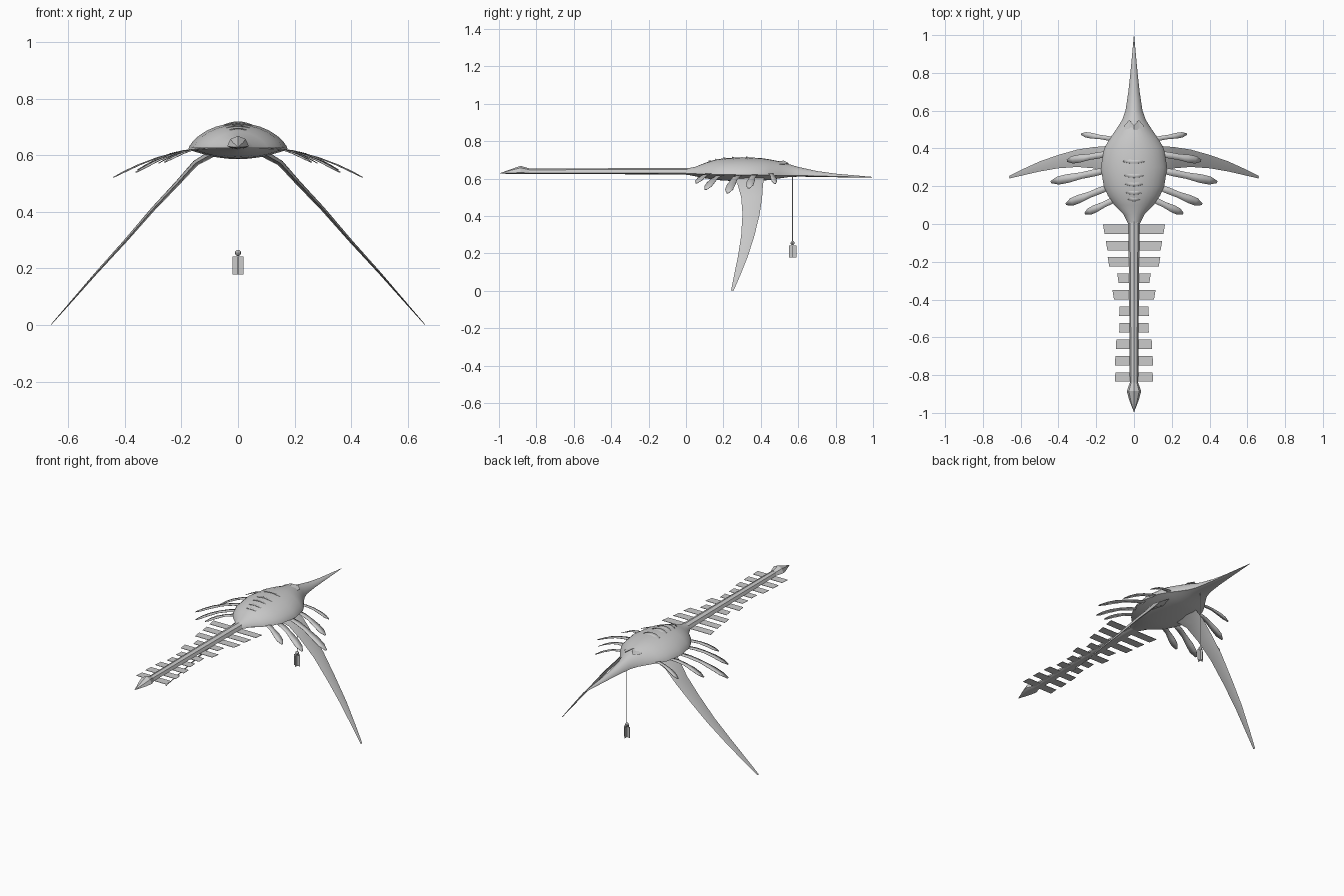
import bpy, bmesh, math
from mathutils import Vector

if "Cube" in bpy.data.objects:
    bpy.data.objects.remove(bpy.data.objects["Cube"])

grey = bpy.data.materials.new("plain_grey")
grey.use_nodes = True
grey.diffuse_color = (0.6, 0.6, 0.6, 1)
grey.node_tree.nodes["Principled BSDF"].inputs["Base Color"].default_value = (0.6, 0.6, 0.6, 1)


def make(name, verts, faces, smooth=30, mirror=False, thick=0):
    mesh = bpy.data.meshes.new(name)
    mesh.from_pydata([tuple(v) for v in verts], [], faces)
    bm = bmesh.new()
    bm.from_mesh(mesh)
    bmesh.ops.recalc_face_normals(bm, faces=bm.faces)
    bm.to_mesh(mesh)
    bm.free()
    ob = bpy.data.objects.new(name, mesh)
    bpy.context.collection.objects.link(ob)
    mesh.materials.append(grey)
    if thick:
        mod = ob.modifiers.new("thickness", "SOLIDIFY")
        mod.thickness = thick
        mod.offset = 0
    if mirror:
        ob.modifiers.new("mirror", "MIRROR")
    if smooth:
        bpy.ops.object.select_all(action="DESELECT")
        ob.select_set(True)
        bpy.context.view_layer.objects.active = ob
        bpy.ops.object.shade_smooth_by_angle(angle=math.radians(smooth))
    return ob


def loft(name, stations, n, power=1.0, keel=1.0, smooth=40):
    """Closed hull from (y, half width, top, edge height, bottom) stations."""
    verts, faces = [], []
    for y, w, top, edge, low in stations:
        for i in range(n):
            a = 2 * math.pi * i / n
            s = math.sin(a)
            h = (top - edge) * s ** power if s > 0 else (low - edge) * abs(s) ** keel
            verts.append((w * math.cos(a), y, edge + h))
    for k in range(len(stations) - 1):
        for i in range(n):
            j = (i + 1) % n
            faces.append((k * n + i, k * n + j, k * n + n + j, k * n + n + i))
    faces.append(tuple(range(n)))
    faces.append(tuple(range(len(verts) - n, len(verts))))
    return make(name, verts, faces, smooth)


def ribbon(name, left, right, **kw):
    n = len(left)
    faces = [(i, i + 1, n + i + 1, n + i) for i in range(n - 1)]
    return make(name, list(left) + list(right), faces, **kw)


# Shell body with its long beak
BODY = [
    (0.00, 0.030, 0.653, 0.628, 0.622), (0.05, 0.055, 0.663, 0.626, 0.612),
    (0.10, 0.105, 0.683, 0.623, 0.602), (0.15, 0.138, 0.699, 0.622, 0.594),
    (0.20, 0.160, 0.708, 0.621, 0.589), (0.30, 0.176, 0.714, 0.620, 0.586),
    (0.40, 0.158, 0.710, 0.619, 0.588), (0.45, 0.130, 0.702, 0.618, 0.593),
    (0.50, 0.095, 0.692, 0.617, 0.601), (0.55, 0.063, 0.677, 0.616, 0.608),
    (0.60, 0.045, 0.662, 0.616, 0.610), (0.70, 0.030, 0.640, 0.614, 0.609),
    (0.80, 0.019, 0.626, 0.611, 0.607), (0.995, 0.001, 0.609, 0.607, 0.606)]
POWER = 1.35
loft("body_shell", BODY, 28, POWER, 2.2)


def surface(x, y):
    """Height of the shell's upper side."""
    for a, b in zip(BODY, BODY[1:]):
        if a[0] <= y <= b[0]:
            t = (y - a[0]) / (b[0] - a[0])
            w, top, edge = [a[i] + (b[i] - a[i]) * t for i in (1, 2, 3)]
            return edge + (top - edge) * max(0, 1 - (x / w) ** 2) ** (POWER / 2)


# Overlapping back plates, lifted slightly at their rear edges
for k, (y, half) in enumerate([(0.32, 0.06), (0.245, 0.055), (0.20, 0.05), (0.155, 0.045), (0.12, 0.035)]):
    front, rear = [], []
    for i in range(9):
        u = i / 4 - 1
        x, yr = u * half, y + 0.01 * u * u
        front.append((x, yr + 0.03, surface(x, yr + 0.03) - 0.006))
        rear.append((x, yr, surface(x, yr) + 0.008 * (1 - u * u) - 0.003))
    ribbon(f"back_plate_{k + 1}", front, rear, thick=0.003)

# Zigzag collar where the shell meets the beak
front, rear = [], []
for i in range(5):
    x = (i - 2) * 0.025
    y = 0.55 if i % 2 else 0.522
    front.append((x, y, surface(x, y) + 0.010))
    rear.append((x, 0.49, surface(x, 0.49) - 0.004))
ribbon("collar", front, rear, smooth=0, thick=0.002)

# Tail boom and pointed tail tip
loft("tail_boom", [(-0.88, 0.022, 0.653, 0.630, 0.624), (-0.45, 0.025, 0.655, 0.630, 0.624),
                   (0.04, 0.030, 0.656, 0.630, 0.620)], 8)
loft("tail_tip", [(-0.995, 0.001, 0.629, 0.628, 0.627), (-0.93, 0.026, 0.652, 0.630, 0.624),
                  (-0.885, 0.038, 0.668, 0.632, 0.624), (-0.84, 0.022, 0.655, 0.630, 0.624)], 8, smooth=25)

# Flat vanes along the tail
VANES = [0.16, 0.145, 0.135, 0.085, 0.11, 0.077, 0.077, 0.095, 0.10, 0.10]
for k, reach in enumerate(VANES):
    y = -0.027 - 0.087 * k
    skew = 0.008 if k < 5 else -0.003
    ribbon(f"tail_vane_{k + 1}", [(0.015, y + 0.025, 0.627), (reach + skew / 2, y + 0.025, 0.627)],
           [(0.015, y - 0.025, 0.627), (reach - skew / 2, y - 0.025, 0.627)],
           smooth=0, mirror=True, thick=0.002)

# Side flippers: root, tip and width
FLIPPERS = [((0.08, 0.445, 0.625), (0.28, 0.476, 0.572), 0.030),
            ((0.12, 0.375, 0.624), (0.355, 0.335, 0.548), 0.042),
            ((0.12, 0.290, 0.624), (0.44, 0.222, 0.522), 0.046),
            ((0.11, 0.205, 0.624), (0.36, 0.105, 0.540), 0.044),
            ((0.06, 0.150, 0.625), (0.26, 0.055, 0.575), 0.040)]
SHAPE = [(0, 0.7), (0.3, 0.8), (0.5, 0.75), (0.72, 1.0), (0.88, 0.95), (1, 0.25)]
for k, (root, tip, width) in enumerate(FLIPPERS):
    root, tip = Vector(root), Vector(tip)
    axis = tip - root
    across = Vector((-axis.y, axis.x, 0)).normalized() * width / 2
    mid = [root + axis * t + Vector((0, 0, 0.02 * math.sin(math.pi * t))) for t, _ in SHAPE]
    ribbon(f"flipper_{k + 1}", [m + across * s for m, (_, s) in zip(mid, SHAPE)],
           [m - across * s for m, (_, s) in zip(mid, SHAPE)], mirror=True, thick=0.002)

# Long drooping wings: x, z, leading y, trailing y
WING = [(0.08, 0.612, 0.42, 0.24), (0.15, 0.572, 0.412, 0.275), (0.215, 0.50, 0.407, 0.295),
        (0.30, 0.41, 0.394, 0.302), (0.40, 0.295, 0.366, 0.295), (0.50, 0.185, 0.331, 0.278),
        (0.59, 0.082, 0.290, 0.257), (0.66, 0.002, 0.255, 0.241)]
top, low, lead, trail = [], [], [], []
for x, z, y1, y2 in WING:
    depth = 0.055 * (y1 - y2)
    lead.append((x, y1, z))
    trail.append((x, y2, z))
    top.append((x + depth, y1 * 0.6 + y2 * 0.4, z + depth))
    low.append((x - depth, y1 * 0.6 + y2 * 0.4, z - depth))
n = len(WING)
faces = [(a * n + i, a * n + i + 1, b * n + i + 1, b * n + i)
         for a, b in ((0, 1), (1, 2), (2, 3), (3, 0)) for i in range(n - 1)]
faces += [(0, n, 2 * n, 3 * n), tuple(m * n - 1 for m in (1, 2, 3, 4))]
make("wing", lead + top + trail + low, faces, mirror=True)

# Flat hanging line, knot and crossed lantern plates under the beak
ribbon("hanging_line", [(0, 0.567, 0.615), (0, 0.567, 0.25)],
       [(0, 0.573, 0.615), (0, 0.573, 0.25)], smooth=0, thick=0.001)
bpy.ops.mesh.primitive_uv_sphere_add(segments=8, ring_count=6, radius=0.011, location=(0, 0.57, 0.255))
knot = bpy.context.object
knot.name = "line_knot"
knot.data.materials.append(grey)
for name, dx, dy in (("lantern_plate_across", 0.02, 0), ("lantern_plate_along", 0, 0.02)):
    ribbon(name, [(-dx, 0.57 - dy, 0.243), (dx, 0.57 + dy, 0.243)],
           [(-dx, 0.57 - dy, 0.178), (dx, 0.57 + dy, 0.178)], smooth=0, thick=0.002)
